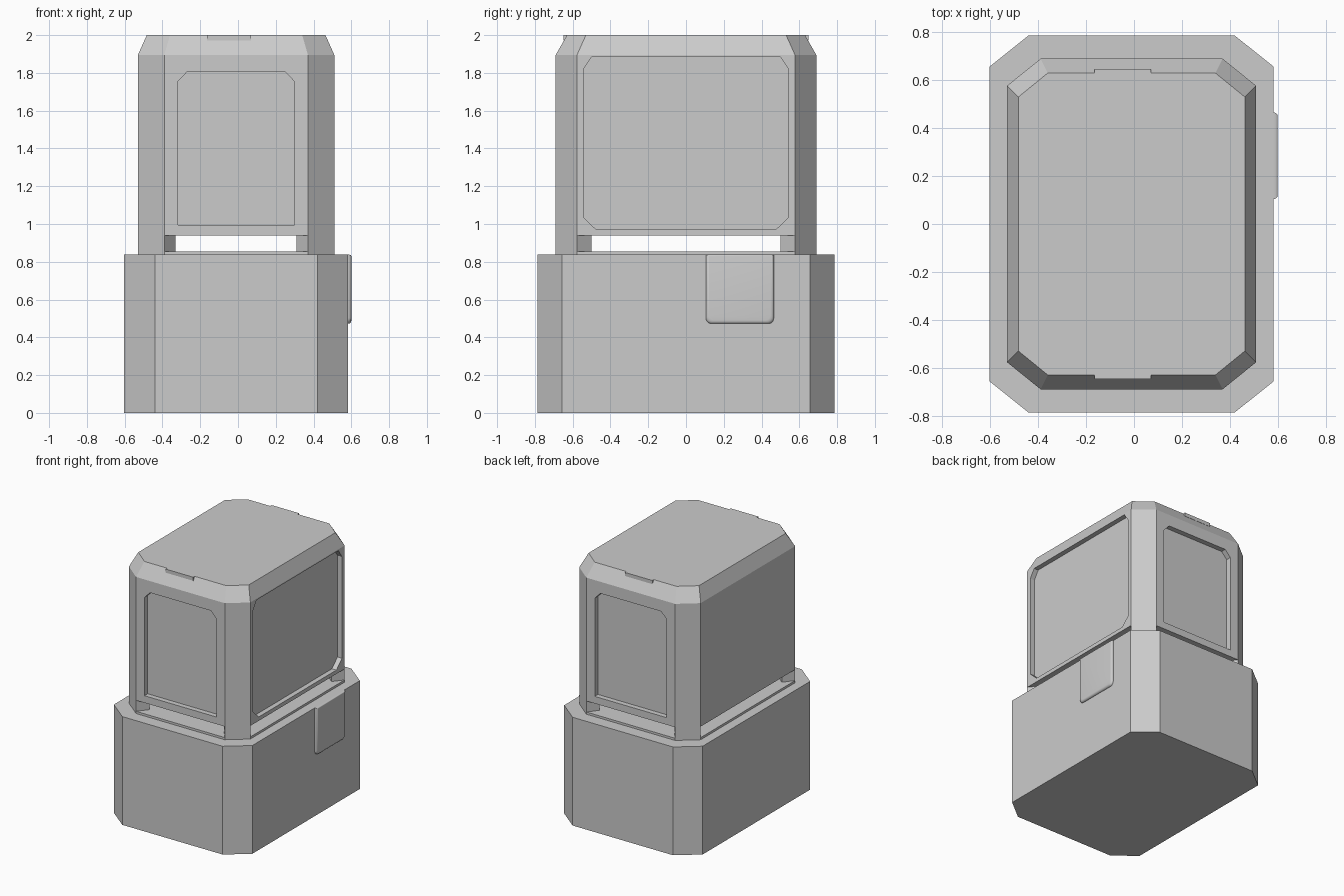
import bpy
import bmesh
from math import cos, sin, pi, radians

if "Cube" in bpy.data.objects:
    bpy.data.objects.remove(bpy.data.objects["Cube"], do_unlink=True)

# One plain grey material
grey = bpy.data.materials.new("plain grey")
grey.use_nodes = True
colour = (0.6, 0.6, 0.6, 1)
grey.diffuse_color = colour
grey.node_tree.nodes["Principled BSDF"].inputs["Base Color"].default_value = colour

CX = -0.01  # middle of the model across x


def loft(name, rings):
    """Closed solid through rings that have equal point counts."""
    bm = bmesh.new()
    loops = [[bm.verts.new(p) for p in ring] for ring in rings]
    bm.faces.new(loops[0])
    bm.faces.new(loops[-1])
    n = len(loops[0])
    for a, b in zip(loops, loops[1:]):
        for i in range(n):
            j = (i + 1) % n
            bm.faces.new((a[i], a[j], b[j], b[i]))
    bmesh.ops.recalc_face_normals(bm, faces=bm.faces)
    mesh = bpy.data.meshes.new(name)
    bm.to_mesh(mesh)
    bm.free()
    mesh.materials.append(grey)
    obj = bpy.data.objects.new(name, mesh)
    bpy.context.collection.objects.link(obj)
    return obj


def octagon(hx, hy, fx, fy, z):
    """Chamfered rectangle: half sizes hx, hy and half flat lengths fx, fy."""
    quarter = [(hx, fy), (fx, hy)]
    pts = quarter + [(-x, y) for x, y in reversed(quarter)]
    pts += [(-x, -y) for x, y in pts]
    return [(x + CX, y, z) for x, y in pts]


def activate(obj):
    bpy.ops.object.select_all(action="DESELECT")
    obj.select_set(True)
    bpy.context.view_layer.objects.active = obj


def carve(obj, profile, place, outer, inner):
    """Recess a flat panel; place(u, z, d) maps profile and depth to space."""
    cutter = loft("panel_cutter", [[place(u, z, d) for u, z in profile]
                                   for d in (outer, inner)])
    cutter.hide_render = True
    mod = obj.modifiers.new("recess", "BOOLEAN")
    mod.operation = "DIFFERENCE"
    mod.solver = "EXACT"
    mod.object = cutter
    activate(obj)
    bpy.ops.object.modifier_apply(modifier=mod.name)
    bpy.data.objects.remove(cutter, do_unlink=True)


# Wide lower base and the thin plate on it
base = (0.593, 0.787, 0.43, 0.657)
loft("base", [octagon(*base, z) for z in (0, 0.838)])
wall = (0.52, 0.69, 0.38, 0.577)
loft("base_plate", [octagon(*wall, z) for z in (0.83, 0.855)])

# Upper housing with a sloped roof edge
housing = loft("upper_housing", [octagon(*wall, 0.94), octagon(*wall, 1.895),
                                 octagon(0.473, 0.63, 0.35, 0.53, 2)])

# Recessed panels on front, back and the +x side
end_panel = [(-0.308, 0.995), (0.308, 0.995), (0.308, 1.755),
             (0.26, 1.805), (-0.26, 1.805), (-0.308, 1.755)]
side_half = [(0.475, 0.97), (0.543, 1.035), (0.543, 1.82), (0.5, 1.885)]
side_panel = side_half + [(-u, z) for u, z in reversed(side_half)]
for side in (-1, 1):
    carve(housing, end_panel, lambda u, z, d: (u + CX, side * d, z), 0.8, 0.65)
carve(housing, side_panel, lambda u, z, d: (d + CX, u, z), 0.7, 0.482)

# Corner legs bridging the gap, and roof tabs at both ends
for sx, left_right in ((-1, "right"), (1, "left")):
    for sy, end in ((-1, "front"), (1, "back")):
        foot = [(0.52, 0.577), (0.38, 0.69), (0.32, 0.614), (0.46, 0.501)]
        loft(f"{end}_{left_right}_leg",
             [[(sx * x + CX, sy * y, z) for x, y in foot] for z in (0.85, 0.945)])

for sy, end in ((-1, "front"), (1, "back")):
    rect = [(-0.165, 0.6), (0.07, 0.6), (0.07, 0.648), (-0.165, 0.648)]
    loft(f"{end}_roof_tab",
         [[(x, sy * y, z) for x, y in rect] for z in (1.972, 2)])


# Rounded latch on the +x side of the base
def latch_ring(x, inset):
    y0, y1, z0, z1, r = 0.105 + inset, 0.465 - inset, 0.472 + inset, 0.838 - inset / 2, 0.03
    pts = [(x, y1, z1), (x, y0, z1)]
    for cy, start in ((y0 + r, pi), (y1 - r, 1.5 * pi)):
        for k in range(6):
            a = start + k * pi / 10
            pts.append((x, cy + r * cos(a), z0 + r + r * sin(a)))
    return pts


latch = loft("side_latch", [latch_ring(x, i) for x, i in
                            ((0.57, 0), (0.588, 0), (0.595, 0.004),
                             (0.599, 0.01), (0.6, 0.018))])
activate(latch)
bpy.ops.object.shade_smooth_by_angle(angle=radians(40))
